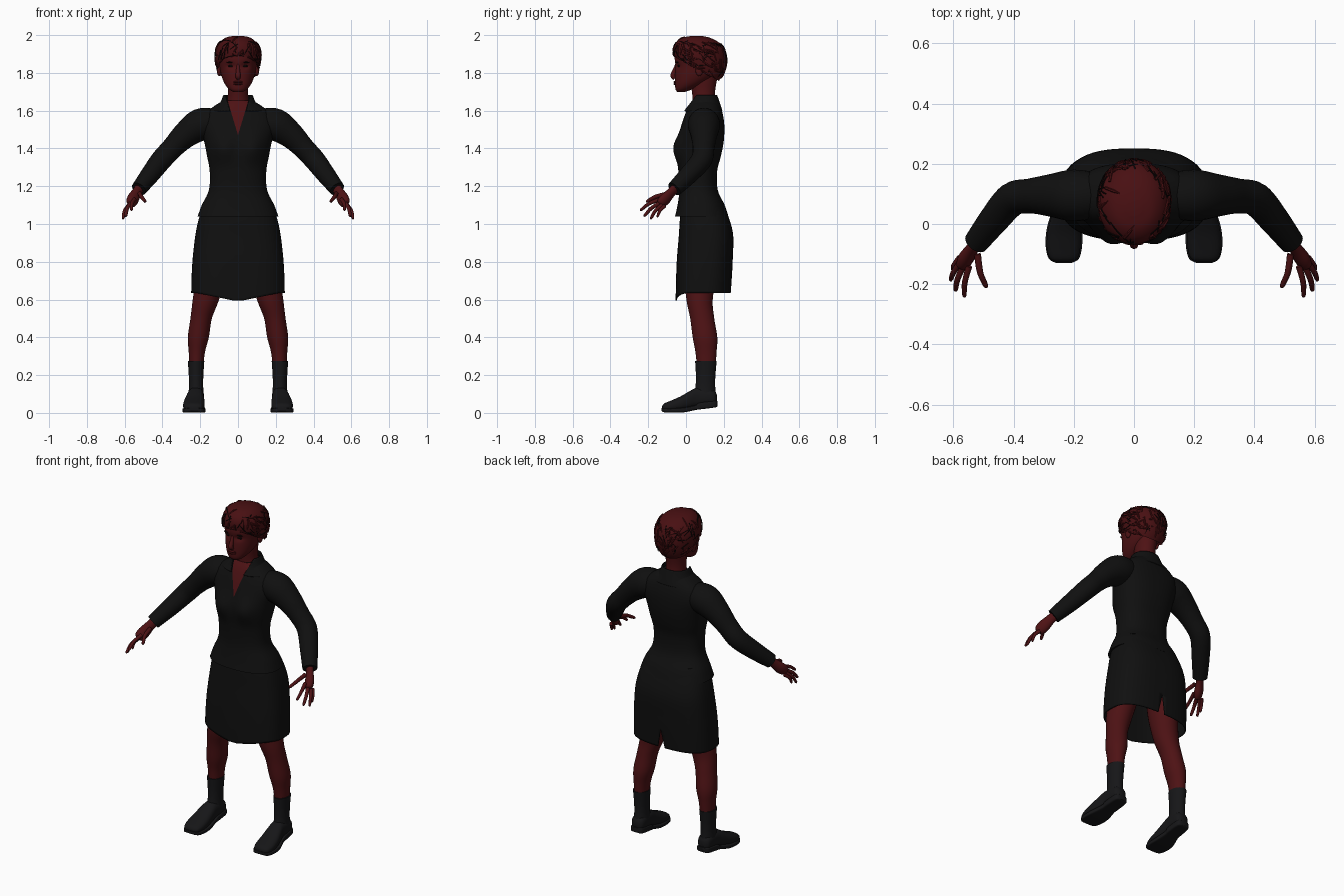
import bpy, bmesh, math, random
from mathutils import Vector
from mathutils.bvhtree import BVHTree

random.seed(4)
if "Cube" in bpy.data.objects:
    bpy.data.objects.remove(bpy.data.objects["Cube"])


def material(name, color):
    m = bpy.data.materials.new(name)
    m.use_nodes = True
    m.diffuse_color = (*color, 1)
    m.node_tree.nodes["Principled BSDF"].inputs["Base Color"].default_value = (*color, 1)
    return m


SKIN = material("deep red skin", (0.075, 0.006, 0.007))
HAIR = material("dark red hair", (0.065, 0.005, 0.006))
STRAND = material("black strands", (0.004, 0.002, 0.002))
CLOTH = material("black cloth", (0.005, 0.005, 0.005))
LEATHER = material("black leather", (0.008, 0.008, 0.009))


def spline(keys, n):
    """Smooth interpolation through tuples of numbers."""
    pts = [keys[0]] + list(keys) + [keys[-1]]
    out = []
    for i in range(1, len(pts) - 2):
        for k in range(n):
            t = k / n
            out.append([0.5 * (2 * b + (c - a) * t + (2 * a - 5 * b + 4 * c - d) * t * t
                               + (3 * b - a - 3 * c + d) * t ** 3)
                        for a, b, c, d in zip(*pts[i - 1:i + 3])])
    return out + [list(keys[-1])]


def oval(center, u, v, sides, power=2.0):
    ring = []
    for i in range(sides):
        a = 2 * math.pi * (i + 0.5) / sides
        c, s = math.cos(a), math.sin(a)
        ring.append(center + u * math.copysign(abs(c) ** (2 / power), c)
                    + v * math.copysign(abs(s) ** (2 / power), s))
    return ring


def stack(keys, power=2.0, sides=40, n=5):
    """Level rings: height, centre x, front y, back y, half width."""
    return [oval(Vector((x, (f + b) / 2, z)), Vector((w, 0, 0)), Vector((0, (b - f) / 2, 0)), sides, power)
            for z, x, f, b, w in spline(keys, n)]


def tube(keys, sides=14, n=4, flat=1.0):
    """Round rings along a path: x, y, z, radius."""
    path = spline(keys, n)
    rings = []
    for i, p in enumerate(path):
        a, b = path[max(i - 1, 0)], path[min(i + 1, len(path) - 1)]
        d = (Vector(b[:3]) - Vector(a[:3])).normalized()
        u = d.cross(Vector((0.3, 0.8, 0.1))).normalized()
        rings.append(oval(Vector(p[:3]), u * p[3], d.cross(u) * p[3] * flat, sides))
    return rings


def skin_rings(parts, cap=True, side=1):
    bm = bmesh.new()
    for rings in parts:
        rows = [[bm.verts.new((p.x * side, p.y, p.z)) for p in r] for r in rings]
        for lo, hi in zip(rows, rows[1:]):
            for i in range(len(lo)):
                j = (i + 1) % len(lo)
                bm.faces.new((lo[i], lo[j], hi[j], hi[i]))
        if cap:
            bm.faces.new(rows[0][::-1])
            bm.faces.new(rows[-1])
    return bm


def finish(name, bm, *mats):
    bmesh.ops.recalc_face_normals(bm, faces=bm.faces[:])
    for f in bm.faces:
        f.smooth = True
    for e in bm.edges:
        if len(e.link_faces) == 2 and e.calc_face_angle(0) > 0.75:
            e.smooth = False
    me = bpy.data.meshes.new(name)
    bm.to_mesh(me)
    bm.free()
    for m in mats:
        me.materials.append(m)
    ob = bpy.data.objects.new(name, me)
    bpy.context.collection.objects.link(ob)
    return ob


def cut(bm, co, no, clear=False):
    geom = bm.verts[:] + bm.edges[:] + bm.faces[:]
    bmesh.ops.bisect_plane(bm, geom=geom, plane_co=co, plane_no=no, clear_outer=clear)


def wedge(bm, tip, slope, down=False):
    """Cut a V in the x-z plane and return the faces inside it."""
    for s in (1, -1):
        cut(bm, (0, 0, tip), (s, 0, slope if down else -slope))
    found = []
    for f in bm.faces:
        c = f.calc_center_median()
        h = tip - c.z if down else c.z - tip
        if h > 0 and abs(c.x) < h * slope:
            found.append((f, c))
    return found


def ellipsoid(name, center, size, mat):
    bm = bmesh.new()
    bmesh.ops.create_uvsphere(bm, u_segments=20, v_segments=12, radius=1)
    for v in bm.verts:
        v.co = Vector(center) + Vector(a * b for a, b in zip(v.co, size))
    return finish(name, bm, mat)


# Jacket with bust shaping and an open neckline
bm = skin_rings([stack([
    (1.04, 0, -.058, .225, .214), (1.10, 0, -.045, .205, .192), (1.18, 0, -.035, .168, .154),
    (1.28, 0, -.040, .165, .150), (1.36, 0, -.045, .185, .164), (1.44, 0, -.042, .200, .180),
    (1.52, 0, -.025, .203, .200), (1.58, 0, -.005, .195, .180), (1.625, 0, .015, .180, .125),
    (1.655, 0, .035, .160, .075)], 2.4, 56)])
for v in bm.verts:
    if v.co.y < .05:
        v.co.y -= .03 * math.exp(-((abs(v.co.x) - .08) / .06) ** 2 - ((v.co.z - 1.4) / .07) ** 2)
for f, c in wedge(bm, 1.47, .30):
    f.material_index = 1 if c.y < .09 else 0
finish("jacket", bm, CLOTH, SKIN)

# Collar
bm = skin_rings([stack([(1.60, 0, -.012, .193, .150), (1.635, 0, .008, .182, .100),
                        (1.682, 0, .025, .165, .078)], 2.2, 48)], cap=False)
bmesh.ops.delete(bm, geom=[f for f, c in wedge(bm, 1.47, .32) if c.y < .09], context="FACES")
collar = finish("collar", bm, CLOTH)
mod = collar.modifiers.new("thickness", "SOLIDIFY")
mod.thickness = .006

# Skirt with a pointed front hem and a back vent
bm = skin_rings([stack([
    (.635, 0, -.055, .237, .248), (.72, 0, -.053, .243, .246), (.82, 0, -.048, .248, .240),
    (.94, 0, -.038, .250, .226), (1.03, 0, -.032, .228, .207), (1.12, 0, -.02, .19, .175)],
    2.7, 56)], cap=False)
for v in bm.verts:
    if v.co.y < .06:
        drop = max(0, 1 - abs(v.co.x) / .22) * max(0, (.8 - v.co.z) / .165)
        v.co.z -= .045 * min(drop, 1)
bmesh.ops.delete(bm, geom=[f for f, c in wedge(bm, .75, .2, True) if c.y > .1], context="FACES")
skirt = finish("skirt", bm, CLOTH)
mod = skirt.modifiers.new("thickness", "SOLIDIFY")
mod.thickness = .006

# Neck and head
finish("neck", skin_rings([stack([(1.58, 0, .03, .16, .075), (1.65, 0, .035, .155, .058),
                                  (1.71, 0, .03, .155, .054), (1.79, 0, .02, .17, .06)])]), SKIN)
bm = skin_rings([stack([
    (1.698, 0, -.045, -.01, .022), (1.712, 0, -.055, .03, .046), (1.74, 0, -.058, .09, .069),
    (1.78, 0, -.058, .15, .086), (1.83, 0, -.056, .19, .097), (1.88, 0, -.060, .20, .103),
    (1.93, 0, -.052, .19, .098), (1.97, 0, -.02, .15, .07), (1.985, 0, .03, .10, .03)], 2.15, 48, 6)])
for v in bm.verts:
    if v.co.y < 0:
        v.co.y += .012 * math.exp(-((abs(v.co.x) - .037) / .02) ** 2 - ((v.co.z - 1.836) / .015) ** 2)
finish("head", bm, SKIN)
finish("nose", skin_rings([tube([(0, -.05, 1.845, .007), (0, -.060, 1.815, .010),
                                 (0, -.069, 1.785, .014), (0, -.058, 1.773, .012)])]), SKIN)
for k, z in enumerate((1.752, 1.742)):
    ellipsoid(("upper_lip", "lower_lip")[k], (0, -.057, z), (.025, .009, .006), HAIR)

# Hair cap trimmed along the hairline
bm = skin_rings([stack([
    (1.745, 0, .04, .165, .066), (1.79, 0, .0, .195, .098), (1.85, 0, -.05, .213, .116),
    (1.91, 0, -.066, .208, .119), (1.955, 0, -.056, .182, .102), (1.985, 0, -.02, .13, .068),
    (1.996, 0, .03, .08, .025)], 2.1, 48)])
cut(bm, (0, -.06, 1.89), (0, -.13, -.23), True)
surface = BVHTree.FromBMesh(bm)
finish("hair", bm, HAIR)


def strands(count, radius, lift):
    parts = []
    for _ in range(count):
        a = random.uniform(0, 2 * math.pi)
        p = Vector((.13 * math.cos(a), .07 + .15 * math.sin(a), random.uniform(1.8, 2.0)))
        step = Vector((random.uniform(-.5, .5), random.uniform(-.2, 1), random.uniform(-1, .2))).normalized()
        keys = []
        for k in range(4):
            q, normal, _i, _d = surface.find_nearest(p)
            q = q + (q - Vector((0, .07, 1.86))).normalized() * lift
            keys.append((*q, radius if k < 3 else radius / 3))
            p = q + step * .022
        parts.append(tube(keys, 6, 3))
    return skin_rings(parts)


finish("hair_tufts", strands(90, .005, .001), HAIR)
finish("hair_strands", strands(75, .0022, .003), STRAND)

# Hand digits: base and tip
DIGITS = {
    "index": ((.548, -.140, 1.130), (.565, -.243, 1.073), .0095),
    "middle": ((.566, -.137, 1.112), (.595, -.223, 1.042), .0098),
    "ring": ((.578, -.128, 1.100), (.611, -.188, 1.028), .0092),
    "little": ((.580, -.112, 1.095), (.604, -.153, 1.038), .0085),
    "thumb": ((.520, -.100, 1.160), (.491, -.212, 1.118), .0105),
}

for side, word in ((1, "left"), (-1, "right")):
    # Sleeve
    finish(word + "_sleeve", skin_rings([tube([
        (.12, .095, 1.535, .075), (.20, .095, 1.525, .086), (.28, .095, 1.470, .070),
        (.345, .093, 1.405, .058), (.405, .082, 1.340, .056), (.465, .015, 1.262, .050),
        (.525, -.062, 1.185, .041)], 24, 5)], side=side), CLOTH)
    # Palm and digits
    parts = [tube([(.515, -.050, 1.197, .027), (.537, -.080, 1.165, .028), (.556, -.110, 1.132, .034),
                   (.568, -.135, 1.110, .028), (.571, -.142, 1.104, .012)], 16, 4, .72)]
    for base, tip, r in DIGITS.values():
        a, b = Vector(base), Vector(tip)
        mid = a.lerp(b, .5) + Vector((.006, -.004, .006))
        parts.append(tube([(*a, r * 1.15), (*mid, r), (*a.lerp(b, .92), r * .8), (*b, r * .35)], 10))
    finish(word + "_hand", skin_rings(parts, side=side), SKIN)
    # Leg
    finish(word + "_leg", skin_rings([stack([
        (.95, .115, .0, .19, .085), (.75, .14, -.01, .165, .08), (.60, .170, .002, .142, .070),
        (.50, .195, .022, .150, .057), (.40, .210, .035, .166, .056), (.32, .218, .05, .162, .043),
        (.22, .222, .06, .155, .036)], 2, 28)], side=side), SKIN)
    # Boot shaft
    finish(word + "_boot_shaft", skin_rings([stack([
        (.08, .222, .04, .16, .042), (.14, .222, .05, .155, .038), (.20, .222, .052, .156, .039),
        (.275, .222, .048, .163, .044)], 2, 28)], side=side), LEATHER)
    # Shoe: y, centre x, centre z, half width, half height
    rings = [oval(Vector((x, y, z)), Vector((w, 0, 0)), Vector((0, 0, h)), 28, 2.5)
             for y, x, z, w, h in spline([
                 (-.126, .234, .026, .022, .010), (-.115, .234, .030, .045, .020),
                 (-.08, .234, .036, .056, .029), (-.03, .232, .048, .056, .039),
                 (.02, .228, .068, .049, .048), (.06, .224, .082, .043, .052),
                 (.12, .222, .085, .042, .045), (.150, .222, .080, .036, .040),
                 (.163, .222, .075, .018, .022)], 4)]
    finish(word + "_shoe", skin_rings([rings], side=side), LEATHER)
    # Sole and heel
    rings = [oval(Vector((x, y, z)), Vector((w, 0, 0)), Vector((0, 0, h)), 28, 6)
             for y, x, z, w, h in spline([
                 (-.130, .233, .018, .024, .008), (-.115, .233, .014, .050, .011),
                 (-.07, .233, .013, .061, .012), (-.01, .231, .016, .058, .013),
                 (.05, .226, .028, .044, .013), (.07, .224, .036, .044, .018),
                 (.15, .222, .046, .040, .018), (.166, .222, .048, .020, .014)], 4)]
    finish(word + "_sole", skin_rings([rings], side=side), LEATHER)
    # Face details and ear
    ellipsoid(word + "_eye", (side * .037, -.037, 1.836), (.017, .008, .006), STRAND)
    ellipsoid(word + "_eyebrow", (side * .040, -.046, 1.856), (.022, .007, .0035), STRAND)
    ellipsoid(word + "_ear", (side * .100, .07, 1.815), (.012, .02, .032), SKIN)
